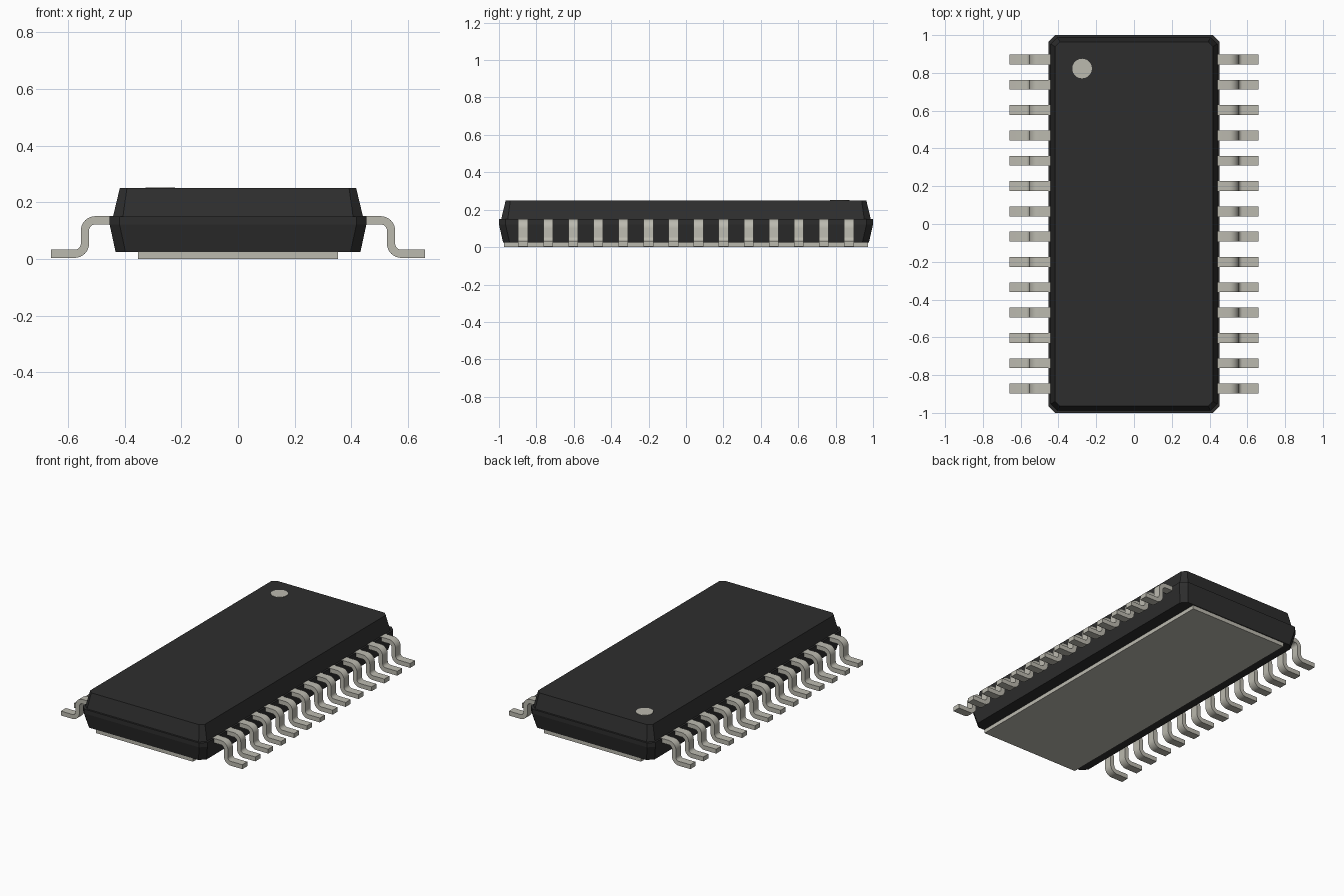
import bpy, bmesh, math
from mathutils import Vector

cube = bpy.data.objects.get("Cube")
if cube:
    bpy.data.objects.remove(cube, do_unlink=True)


def material(name, rgb, roughness):
    m = bpy.data.materials.new(name)
    m.use_nodes = True
    m.diffuse_color = (*rgb, 1)
    bsdf = m.node_tree.nodes["Principled BSDF"]
    bsdf.inputs["Base Color"].default_value = (*rgb, 1)
    bsdf.inputs["Roughness"].default_value = roughness
    return m


BLACK = material("black_plastic", (0.027, 0.027, 0.027), 0.6)
METAL = material("tinned_metal", (0.50, 0.49, 0.43), 0.5)


def loft(name, rings, mat):
    """Skin a stack of equal-length point rings and cap both ends."""
    bm = bmesh.new()
    loops = [[bm.verts.new(p) for p in ring] for ring in rings]
    n = len(loops[0])
    for a, b in zip(loops, loops[1:]):
        for i in range(n):
            j = (i + 1) % n
            bm.faces.new((a[i], a[j], b[j], b[i]))
    bm.faces.new(loops[0][::-1])
    bm.faces.new(loops[-1])
    bmesh.ops.recalc_face_normals(bm, faces=bm.faces)
    mesh = bpy.data.meshes.new(name)
    bm.to_mesh(mesh)
    bm.free()
    mesh.materials.append(mat)
    obj = bpy.data.objects.new(name, mesh)
    bpy.context.collection.objects.link(obj)
    return obj


def chamfered(hx, hy, z, c):
    """Rectangle outline with cut corners."""
    return [(hx, -hy + c, z), (hx, hy - c, z), (hx - c, hy, z), (-hx + c, hy, z),
            (-hx, hy - c, z), (-hx, -hy + c, z), (-hx + c, -hy, z), (hx - c, -hy, z)]


def disc(x, y, r, z, n=32):
    return [(x + r * math.cos(2 * math.pi * i / n),
             y + r * math.sin(2 * math.pi * i / n), z) for i in range(n)]


# Body: drafted lower half, parting band with a small step, drafted upper half
loft("package_body", [chamfered(0.432, 0.978, 0.025, 0.035),
                      chamfered(0.453, 1.0, 0.122, 0.035),
                      chamfered(0.453, 1.0, 0.15, 0.035),
                      chamfered(0.441, 0.988, 0.15, 0.035),
                      chamfered(0.417, 0.964, 0.25, 0.025)], BLACK)

# Exposed pad underneath
loft("thermal_pad", [[(-0.353, -0.973, z), (0.353, -0.973, z),
                      (0.353, 0.973, z), (-0.353, 0.973, z)] for z in (0, 0.03)], METAL)

# Marker dot for the first lead
loft("marker_dot", [disc(-0.275, 0.823, 0.052, z) for z in (0.246, 0.252)], METAL)

# Gull-wing lead: offset an S-shaped centre line to both sides, then sweep its width
R, HALF_T, HALF_W, STEPS = 0.036, 0.0145, 0.026, 8
X_BEND, Z_TOP, Z_FOOT = 0.540, 0.1365, 0.0185
path = [(Vector((0.42, Z_TOP)), 90)]                # point, normal angle
for i in range(STEPS + 1):
    a = 90 - 90 * i / STEPS
    d = Vector((math.cos(math.radians(a)), math.sin(math.radians(a))))
    path.append((Vector((X_BEND - R, Z_TOP - R)) + d * R, a))
for i in range(STEPS + 1):
    a = 90 * i / STEPS
    d = Vector((math.cos(math.radians(a)), math.sin(math.radians(a))))
    path.append((Vector((X_BEND + R, Z_FOOT + R)) - d * R, a))
path.append((Vector((0.66, Z_FOOT)), 90))

rings = []
for p, a in path:
    n = Vector((math.cos(math.radians(a)), math.sin(math.radians(a)))) * HALF_T
    o, i = p + n, p - n
    rings.append([(o.x, -HALF_W, o.y), (o.x, HALF_W, o.y),
                  (i.x, HALF_W, i.y), (i.x, -HALF_W, i.y)])
lead = loft("lead_left_1", rings, METAL)
bpy.ops.object.select_all(action="DESELECT")
lead.select_set(True)
bpy.context.view_layer.objects.active = lead
bpy.ops.object.shade_smooth_by_angle(angle=math.radians(35))

# Fourteen leads per side sharing one mesh
COUNT, PITCH = 14, 0.134
for side, turn in (("left", 0), ("right", math.pi)):
    for k in range(COUNT):
        if side == "left" and k == 0:
            obj = lead
        else:
            obj = bpy.data.objects.new(f"lead_{side}_{k + 1}", lead.data)
            bpy.context.collection.objects.link(obj)
        obj.location.y = (k - (COUNT - 1) / 2) * PITCH
        obj.rotation_euler.z = turn
